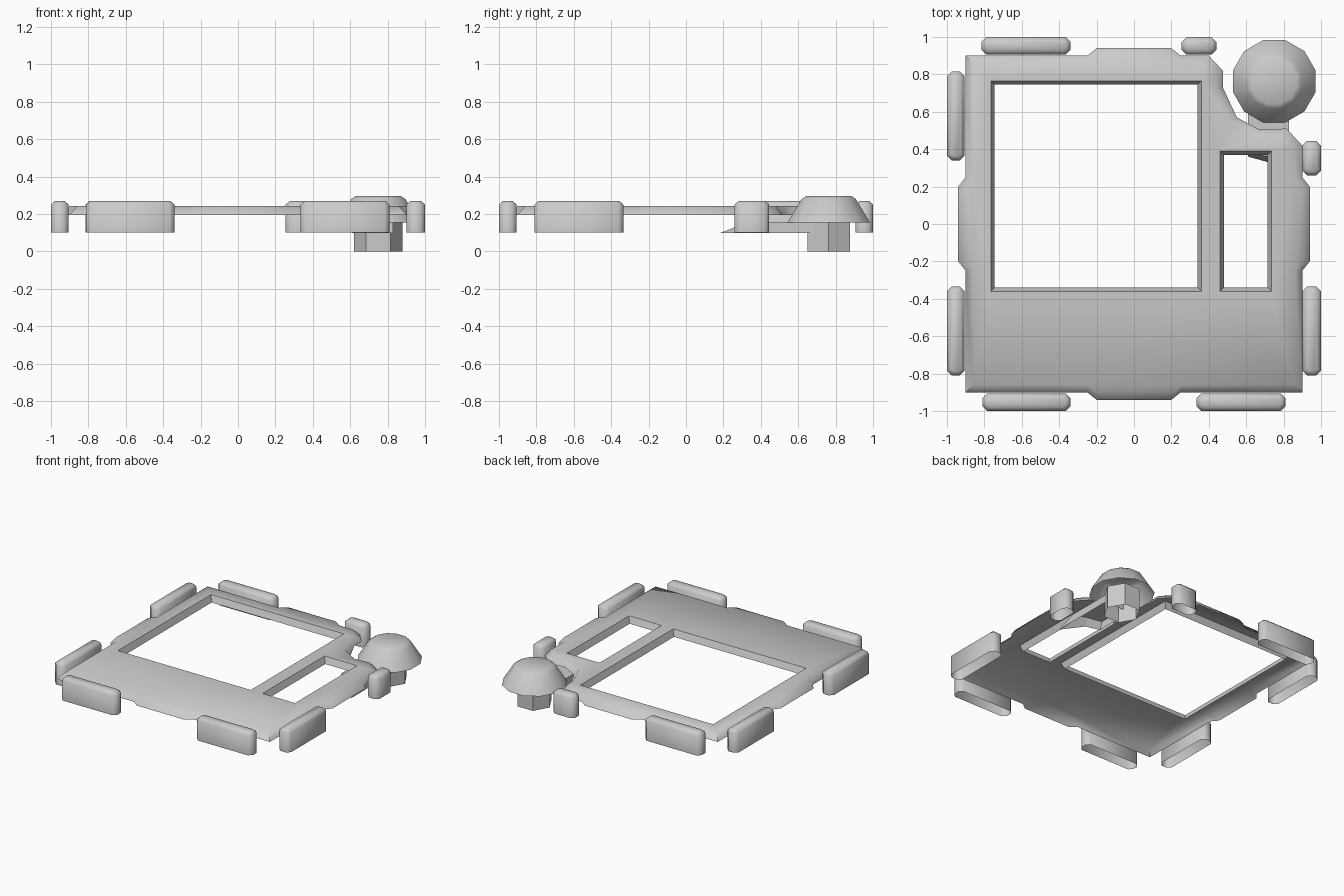
import bpy, bmesh, math

if "Cube" in bpy.data.objects:
    bpy.data.objects.remove(bpy.data.objects["Cube"])


def finish(name, bm, angle):
    # Consistent normals with the upward surface facing up
    bmesh.ops.recalc_face_normals(bm, faces=bm.faces)
    bm.normal_update()
    if sum(f.normal.z * f.calc_area() for f in bm.faces) < 0:
        bmesh.ops.reverse_faces(bm, faces=bm.faces)
    me = bpy.data.meshes.new(name)
    bm.to_mesh(me)
    bm.free()
    ob = bpy.data.objects.new(name, me)
    bpy.context.collection.objects.link(ob)
    bpy.ops.object.select_all(action='DESELECT')
    ob.select_set(True)
    bpy.context.view_layer.objects.active = ob
    bpy.ops.object.shade_smooth_by_angle(angle=math.radians(angle))
    return ob


def add_loop(bm, pts, z):
    return [bm.verts.new((x, y, z)) for x, y in pts]


def bridge(bm, a, b):
    n = len(a)
    for i in range(n):
        bm.faces.new((a[i], a[(i + 1) % n], b[(i + 1) % n], b[i]))


def shell(name, loops, angle=60):
    # Open-bottomed shell lofted through loops, closed on top
    bm = bmesh.new()
    rings = [add_loop(bm, pts, z) for pts, z in loops]
    for a, b in zip(rings, rings[1:]):
        bridge(bm, a, b)
    bm.faces.new(rings[-1])
    return finish(name, bm, angle)


def rect(x0, x1, y0, y1, g=0.0):
    return [(x0 - g, y0 - g), (x1 + g, y0 - g), (x1 + g, y1 + g), (x0 - g, y1 + g)]


def chamfered(x0, x1, y0, y1, i, c):
    x0, x1, y0, y1 = x0 + i, x1 - i, y0 + i, y1 - i
    return [(x0 + c, y0), (x1 - c, y0), (x1, y0 + c), (x1, y1 - c),
            (x1 - c, y1), (x0 + c, y1), (x0, y1 - c), (x0, y0 + c)]


def ngon(n, r, turn=0.0, cx=0.75, cy=0.763):
    return [(cx + r * math.cos(turn + 2 * math.pi * i / n),
             cy + r * math.sin(turn + 2 * math.pi * i / n)) for i in range(n)]


# Base plate: outline with side tabs and a notch around the turret
def outline(e, notch):
    t = e + 0.04
    return [(-e, -e), (-.25, -e), (-.2, -t), (.2, -t), (.25, -e), (e, -e),
            (e, -.25), (t, -.2), (t, .2), (e, .25)] + notch + [
            (.25, e), (.2, t), (-.2, t), (-.25, e), (-e, e),
            (-e, .25), (-t, .2), (-t, -.2), (-e, -.25)]


outer = outline(.9, [(.9, .42), (.815, .51), (.67, .505), (.55, .57),
                     (.475, .73), (.475, .82), (.4, .9)])
inner = outline(.86, [(.86, .4), (.785, .48), (.66, .47), (.52, .55),
                      (.44, .73), (.44, .79), (.37, .86)])
windows = [(-.745, .34, -.34, .745), (.48, .715, -.34, .37)]

bm = bmesh.new()
pairs = [(add_loop(bm, outer, .195), add_loop(bm, inner, .243))]
for w in windows:
    pairs.append((add_loop(bm, rect(*w), .195), add_loop(bm, rect(*w, .02), .243)))
for low, top in pairs:
    bridge(bm, low, top)
edges = [bm.edges.get((top[i], top[(i + 1) % len(top)]))
         for _, top in pairs for i in range(len(top))]
bmesh.ops.triangle_fill(bm, edges=edges, use_beauty=True, use_dissolve=False)
finish("base_plate", bm, 60)

# Bumper blocks around the rim
blocks = {
    "front_left": (-.81, -.34, -1, -.905), "front_right": (.335, .81, -1, -.905),
    "left_front": (-1, -.905, -.81, -.335), "left_back": (-1, -.905, .34, .815),
    "right_front": (.9, 1, -.81, -.335), "right_back": (.9, 1, .26, .445),
    "back_left": (-.815, -.34, .905, 1), "back_right": (.255, .44, .905, 1),
}
for name, b in blocks.items():
    shell(name + "_bumper", [(chamfered(*b, 0, .026), .1),
                             (chamfered(*b, 0, .026), .25),
                             (chamfered(*b, .022, .014), .27)])

# Corner turret: six-sided stem and twelve-sided cap
shell("turret_stem", [(ngon(6, .13), 0), (ngon(6, .13), .17)], 30)
s = math.pi / 12
shell("turret_cap", [(ngon(12, .228, s), .155), (ngon(12, .15, s), .28),
                     (ngon(12, .125, s), .296)], 35)

# Sloped duct joining the turret to the plate
shell("turret_duct", [
    ([(.61, .68), (.61, .36), (.72, .33), (.83, .18), (.83, .68)], .098),
    ([(.61, .68), (.61, .38), (.72, .36), (.83, .33), (.83, .68)], .155)], 30)
